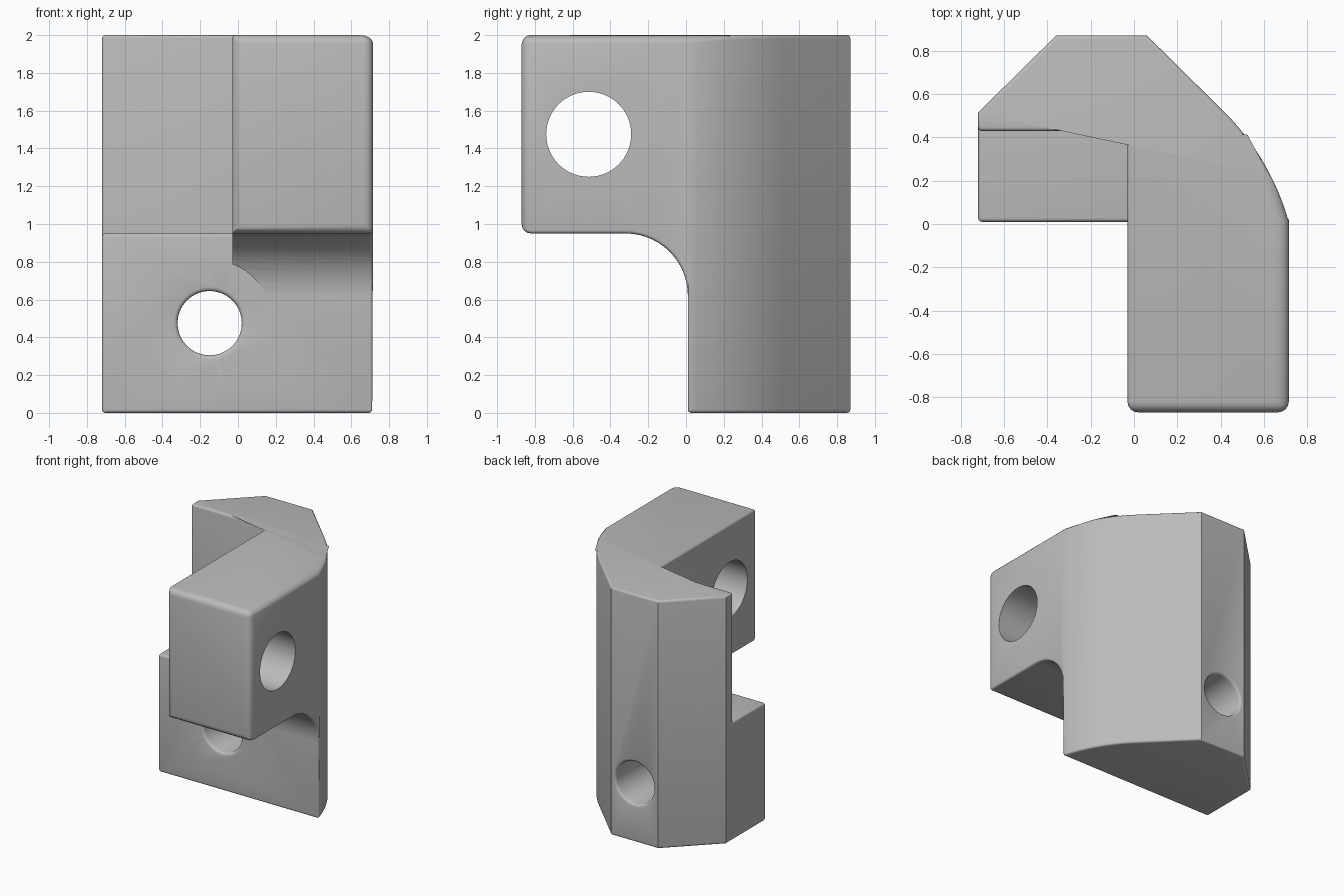
import bpy, bmesh, math
from mathutils import Vector

cube = bpy.data.objects.get("Cube")
if cube:
    bpy.data.objects.remove(cube, do_unlink=True)

RIGHT, FRONT, WALL, INNER, LEDGE = 0.715, -0.87, 0.01, -0.03, 0.95


def make_object(name, bm):
    bmesh.ops.recalc_face_normals(bm, faces=bm.faces[:])
    mesh = bpy.data.meshes.new(name)
    bm.to_mesh(mesh)
    bm.free()
    obj = bpy.data.objects.new(name, mesh)
    bpy.context.collection.objects.link(obj)
    return obj


def prism(name, points, place, low, high):
    """Extrude a 2D outline; place(a, b, t) maps it into space."""
    bm = bmesh.new()
    rings = [[bm.verts.new(place(a, b, t)) for a, b in points] for t in (low, high)]
    bm.faces.new(rings[0])
    bm.faces.new(rings[1])
    n = len(points)
    for i in range(n):
        j = (i + 1) % n
        bm.faces.new((rings[0][i], rings[0][j], rings[1][j], rings[1][i]))
    return make_object(name, bm)


def lathe(name, profile, place, steps=64):
    """Turn (radius, distance) pairs about an axis; place(u, v, t) orients it."""
    bm = bmesh.new()
    rings = []
    for r, t in profile:
        angles = [math.tau * i / steps for i in range(steps)]
        rings.append([bm.verts.new(place(r * math.cos(a), r * math.sin(a), t)) for a in angles])
    for lower, upper in zip(rings, rings[1:]):
        for i in range(steps):
            j = (i + 1) % steps
            bm.faces.new((lower[i], lower[j], upper[j], upper[i]))
    bm.faces.new(rings[0])
    bm.faces.new(rings[-1])
    return make_object(name, bm)


def arc(cx, cy, r, start, end, steps):
    angles = [math.radians(start + (end - start) * i / steps) for i in range(steps + 1)]
    return [(cx + r * math.cos(a), cy + r * math.sin(a)) for a in angles]


def apply(obj, mod):
    bpy.ops.object.select_all(action="DESELECT")
    obj.select_set(True)
    bpy.context.view_layer.objects.active = obj
    bpy.ops.object.modifier_apply(modifier=mod.name)


def combine(obj, cutter, operation):
    mod = obj.modifiers.new("cut", "BOOLEAN")
    mod.object, mod.operation, mod.solver = cutter, operation, "EXACT"
    apply(obj, mod)
    bpy.data.objects.remove(cutter, do_unlink=True)


# Plan outline, with the curved right rear corner
plan = [(-0.72, WALL), (-0.72, 0.515), (-0.36, 0.87), (0.06, 0.87)]
plan += arc(-0.394, -0.299, 1.151, 45, 15.6, 12)[:-1]
plan += [(RIGHT, WALL), (RIGHT, FRONT), (INNER, FRONT), (INNER, WALL)]
body = prism("bracket_body", plan, lambda a, b, t: (a, b, t), 0, 2)

# Space under the arm, with a rounded inner corner
under = [(-2, -1), (WALL, -1)] + arc(-0.32, 0.62, 0.33, 0, 90, 14) + [(-2, LEDGE)]
space = prism("under_arm_cutter", under, lambda a, b, t: (t, a, b), -2, 2)
combine(body, space, "DIFFERENCE")

# Notch above the left ledge
notch = [(-2, -2), (INNER, -2), (INNER, 0.43), (-2, 0.43)]
combine(body, prism("notch_cutter", notch, lambda a, b, t: (a, b, t), LEDGE, 3), "DIFFERENCE")

# Clean up flat areas and choose how far each edge is rounded
bm = bmesh.new()
bm.from_mesh(body.data)
bmesh.ops.remove_doubles(bm, verts=bm.verts[:], dist=0.0005)
bmesh.ops.dissolve_limit(bm, angle_limit=0.01, verts=bm.verts[:], edges=bm.edges[:])
weight = bm.edges.layers.float.new("bevel_weight_edge")
for e in bm.edges:
    if not e.is_manifold or not e.is_convex or e.calc_face_angle() < 1:
        continue
    a, b = (v.co for v in e.verts)
    mid = (a + b) / 2
    on_front = max(a.y, b.y) < FRONT + 0.01
    on_top = min(a.z, b.z) > 1.99
    inner_side = max(abs(a.x - INNER), abs(b.x - INNER)) < 0.01
    if on_front:
        e[weight] = 0.7
    elif on_top and min(a.x, b.x) > RIGHT - 0.01 and min(a.y, b.y) < 0:
        e[weight] = 1.0
    elif on_top and mid.x > 0.5 and 0 < mid.y < 0.2:
        e[weight] = 1.0 - 4 * mid.y
    elif not inner_side or on_top:
        e[weight] = 0.25
bm.to_mesh(body.data)
bm.free()

bevel = body.modifiers.new("rounded_edges", "BEVEL")
bevel.limit_method = "WEIGHT"
bevel.width = 0.07
bevel.segments = 4
bevel.use_clamp_overlap = False
apply(body, bevel)

# Rounded screw hole with head clearance, bored front to back
lip = [(0.19 - x, y) for x, y in ((0, 0), (0.01, 0.003), (0.017, 0.01), (0.02, 0.02))]
bore = [(0.335, -1), (0.335, WALL)]
bore += [(r, WALL + t) for r, t in lip]
bore += [(r, 0.87 - t) for r, t in reversed(lip)] + [(0.19, 1)]
combine(body, lathe("screw_hole_cutter", bore,
                    lambda u, v, t: (u - 0.15, t, v + 0.475)), "DIFFERENCE")

# Plain hole across the arm
combine(body, lathe("arm_hole_cutter", [(0.225, -1), (0.225, 1)],
                    lambda u, v, t: (t, u - 0.515, v + 1.475)), "DIFFERENCE")

# Finish
grey = bpy.data.materials.new("plain_grey")
grey.use_nodes = True
colour = (0.5, 0.5, 0.5, 1)
grey.diffuse_color = colour
grey.node_tree.nodes["Principled BSDF"].inputs["Base Color"].default_value = colour
body.data.materials.clear()
body.data.materials.append(grey)
bpy.ops.object.select_all(action="DESELECT")
body.select_set(True)
bpy.context.view_layer.objects.active = body
bpy.ops.object.shade_smooth_by_angle(angle=math.radians(30))
